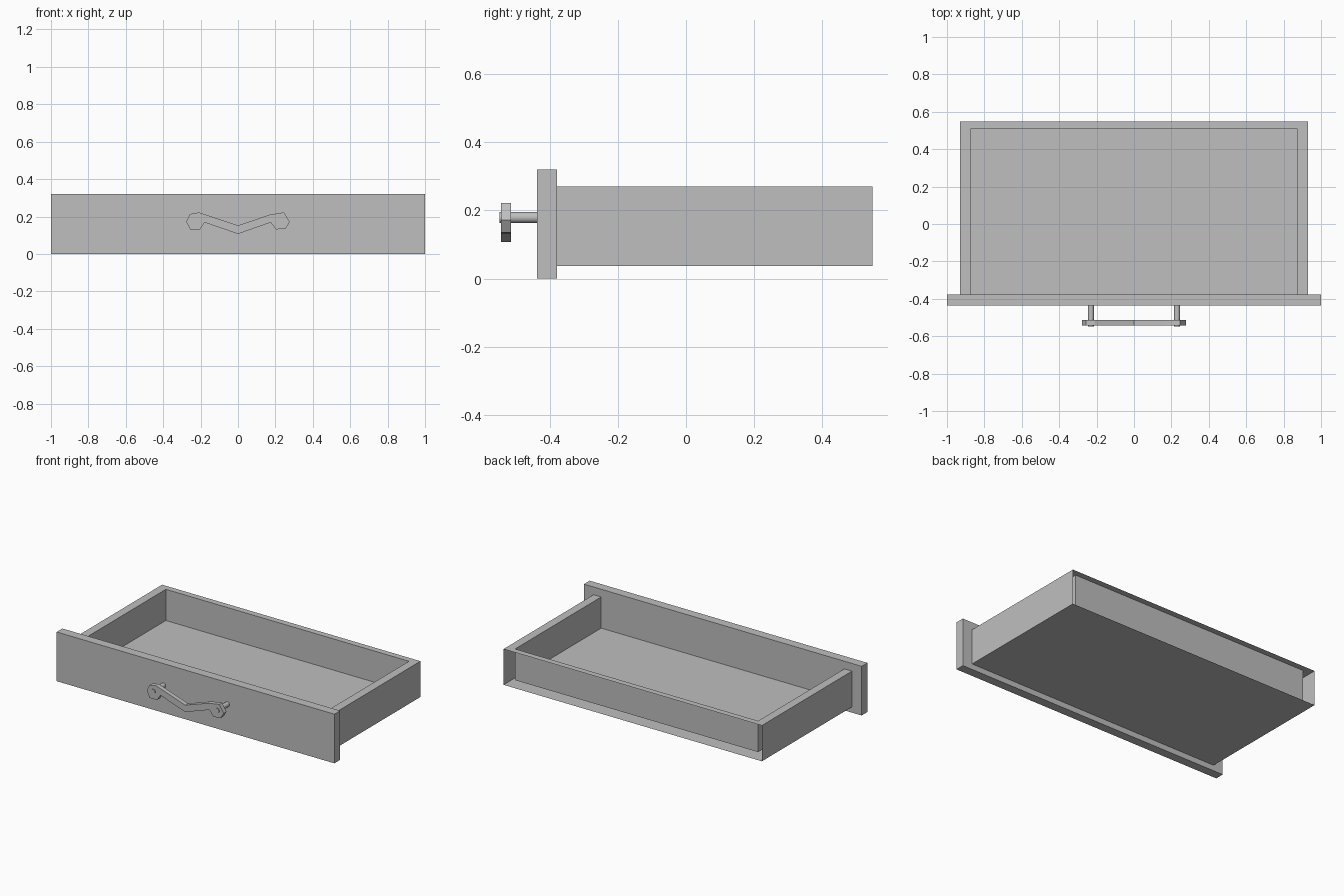
import bpy
import bmesh
from math import pi
from mathutils import Matrix, Vector

cube = bpy.data.objects.get("Cube")
if cube:
    bpy.data.objects.remove(cube, do_unlink=True)

GREY = (0.52, 0.52, 0.52, 1)
mat = bpy.data.materials.new("plain grey")
mat.use_nodes = True
mat.diffuse_color = GREY
mat.node_tree.nodes["Principled BSDF"].inputs["Base Color"].default_value = GREY


def finish(name, bm):
    mesh = bpy.data.meshes.new(name)
    bm.to_mesh(mesh)
    bm.free()
    obj = bpy.data.objects.new(name, mesh)
    mesh.materials.append(mat)
    bpy.context.collection.objects.link(obj)
    return obj


def add_box(bm, low, high, open_sides=(), inward=False):
    """Box between two corners, without the faces that point to open_sides."""
    low, high = Vector(low), Vector(high)
    place = Matrix.Translation((low + high) / 2) @ Matrix.Diagonal((*(high - low), 1))
    verts = bmesh.ops.create_cube(bm, size=1, matrix=place)["verts"]
    bm.normal_update()
    faces = list({f for v in verts for f in v.link_faces})
    gone = [f for f in faces if any(f.normal.dot(Vector(s)) > 0.9 for s in open_sides)]
    kept = [f for f in faces if f not in gone]
    if inward:
        bmesh.ops.reverse_faces(bm, faces=kept)
    bmesh.ops.delete(bm, geom=gone, context="FACES")


UP, FRONT, BACK = (0, 0, 1), (0, -1, 0), (0, 1, 0)
OUT_X, IN_X = 0.93, 0.875
PANEL_FRONT, PANEL_BACK = -0.437, -0.378
OUT_Y, IN_Y = 0.548, 0.508
BOTTOM, FLOOR, RIM = 0.037, 0.067, 0.27

# Front panel
bm = bmesh.new()
add_box(bm, (-1, PANEL_FRONT, 0), (1, PANEL_BACK, 0.32))
finish("front_panel", bm)

# Hollow drawer box: outer skin open at the rear, inner tray, and U-shaped rim
bm = bmesh.new()
add_box(bm, (-OUT_X, PANEL_BACK, BOTTOM), (OUT_X, OUT_Y, RIM), (UP, FRONT, BACK))
add_box(bm, (-IN_X, PANEL_BACK, FLOOR), (IN_X, IN_Y, RIM), (UP, FRONT), inward=True)
half = [(IN_X, PANEL_BACK), (OUT_X, PANEL_BACK), (OUT_X, OUT_Y)]
rim = half + [(-x, y) for x, y in reversed(half)] + [(-IN_X, IN_Y), (IN_X, IN_Y)]
bm.faces.new([bm.verts.new((x, y, RIM)) for x, y in rim])
bmesh.ops.remove_doubles(bm, verts=bm.verts, dist=0.0001)
finish("drawer_box", bm)

# Handle bar: V-shaped outline, pushed back to its thickness
outline = [(0, 0.152), (-0.21, 0.222), (-0.257, 0.213), (-0.277, 0.172),
           (-0.255, 0.131), (-0.203, 0.131), (-0.178, 0.168), (0, 0.107),
           (0.175, 0.168), (0.203, 0.131), (0.255, 0.135), (0.277, 0.172),
           (0.245, 0.222), (0.17, 0.21)]
bm = bmesh.new()
face = bm.faces.new([bm.verts.new((x, -0.543, z)) for x, z in outline])
side = bmesh.ops.extrude_face_region(bm, geom=[face])["geom"]
bmesh.ops.translate(bm, vec=(0, 0.03, 0),
                    verts=[v for v in side if isinstance(v, bmesh.types.BMVert)])
bmesh.ops.recalc_face_normals(bm, faces=bm.faces)
finish("handle_bar", bm)

# Handle posts
for name, x in (("handle_post_left", 0.23), ("handle_post_right", -0.23)):
    bm = bmesh.new()
    place = Matrix.Translation((x, -0.4915, 0.179)) @ Matrix.Rotation(pi / 2, 4, "X")
    bmesh.ops.create_cone(bm, cap_ends=True, segments=24, radius1=0.016,
                          radius2=0.016, depth=0.113, matrix=place)
    post = finish(name, bm)
    bpy.ops.object.select_all(action="DESELECT")
    post.select_set(True)
    bpy.context.view_layer.objects.active = post
    bpy.ops.object.shade_smooth_by_angle()
